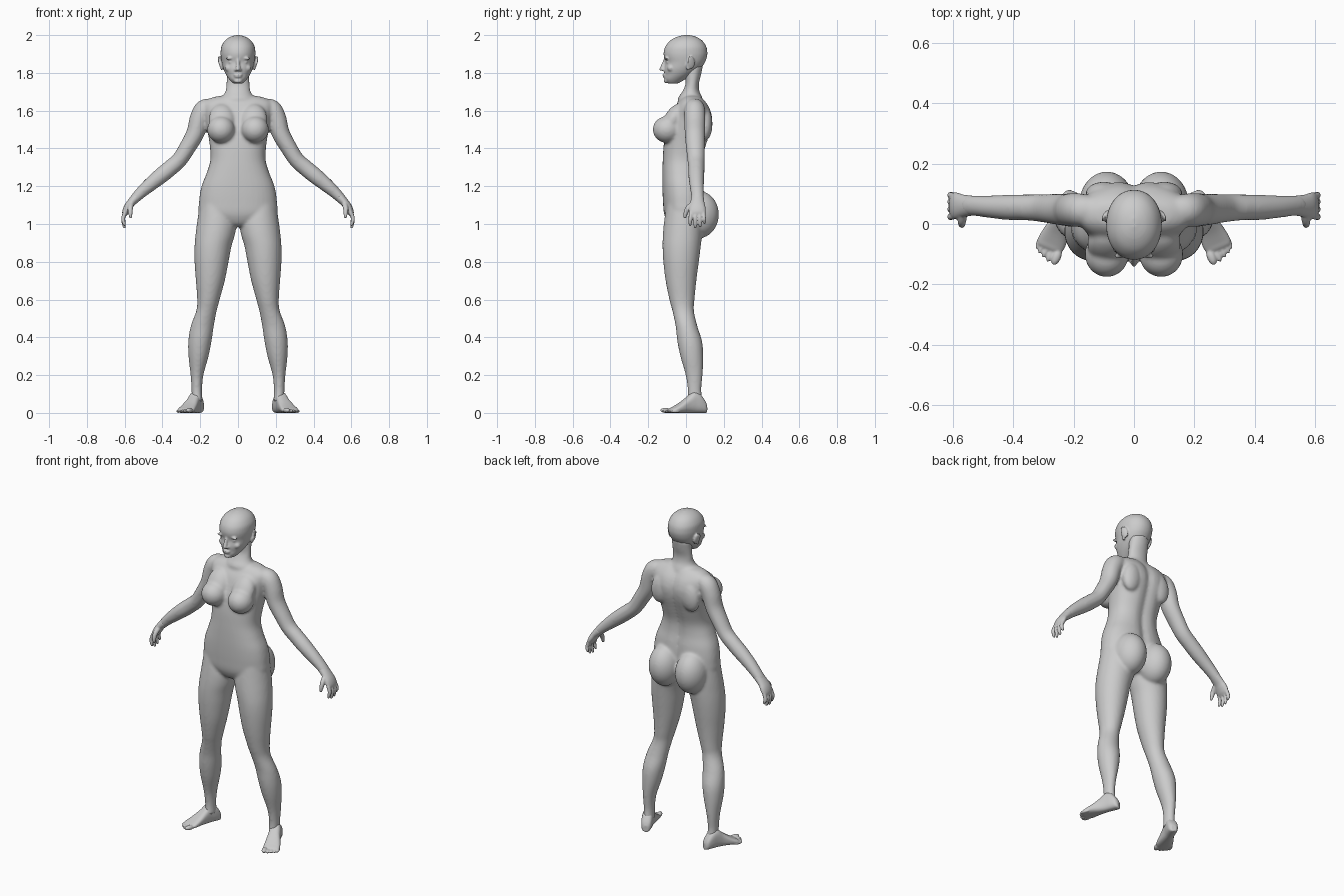
import bpy, bmesh, math
from mathutils import Vector, Matrix, Euler


def spline(rows, k=5):
    """Catmull-Rom interpolation of rows of numbers."""
    p = [rows[0]] + list(rows) + [rows[-1]]
    out = []
    for i in range(1, len(p) - 2):
        for j in range(k):
            t = j / k
            out.append([0.5 * (2 * b + (c - a) * t + (2 * a - 5 * b + 4 * c - d) * t * t
                               + (3 * b - a - 3 * c + d) * t ** 3)
                        for a, b, c, d in zip(p[i - 1], p[i], p[i + 1], p[i + 2])])
    return out + [list(rows[-1])]


def loft(bm, frames, n=40, power=2.0):
    """Skin closed (super)elliptic rings given as (centre, u, v)."""
    sp = lambda w: math.copysign(abs(w) ** (2 / power), w)
    rings = []
    for c, u, v in frames:
        angles = [2 * math.pi * i / n for i in range(n)]
        rings.append([bm.verts.new(c + u * sp(math.cos(a)) + v * sp(math.sin(a))) for a in angles])
    for a, b in zip(rings, rings[1:]):
        for i in range(n):
            bm.faces.new((a[i], a[(i + 1) % n], b[(i + 1) % n], b[i]))
    bm.faces.new(rings[0][::-1])
    bm.faces.new(rings[-1])


def stack(bm, rows, power=2.0):
    """Horizontal sections: z, y front, y back, x min, x max."""
    loft(bm, [(Vector(((a + b) / 2, (f + k) / 2, z)), Vector(((b - a) / 2, 0, 0)),
               Vector((0, (k - f) / 2, 0))) for z, f, k, a, b in spline(rows)], power=power)


def limb(bm, rows):
    """Tube along a path: x, y, z, radius across, radius along y."""
    pts = spline(rows)
    frames = []
    for i, (x, y, z, r, ry) in enumerate(pts):
        t = (Vector(pts[min(i + 1, len(pts) - 1)][:3]) - Vector(pts[max(i - 1, 0)][:3])).normalized()
        v = Vector((0, 1, 0))
        v = (v - t * v.dot(t)).normalized()
        frames.append((Vector((x, y, z)), t.cross(v) * r, v * ry))
    loft(bm, frames, n=24)


def ball(bm, c, r, rot=(0, 0, 0)):
    m = Matrix.Translation(c) @ Euler(rot).to_matrix().to_4x4() @ Matrix.Diagonal((*r, 1))
    bmesh.ops.create_uvsphere(bm, u_segments=32, v_segments=20, radius=1, matrix=m)


def finish(name, bm, voxel, iterations):
    """Mirror, fuse the overlapping volumes and relax the joins."""
    bmesh.ops.recalc_face_normals(bm, faces=bm.faces)
    me = bpy.data.meshes.new(name)
    bm.to_mesh(me)
    bm.free()
    ob = bpy.data.objects.new(name, me)
    bpy.context.collection.objects.link(ob)
    ob.modifiers.new("mirror", 'MIRROR').use_mirror_merge = False
    rm = ob.modifiers.new("fuse", 'REMESH')
    rm.mode = 'VOXEL'
    rm.voxel_size = voxel
    rm.use_smooth_shade = True
    sm = ob.modifiers.new("relax", 'SMOOTH')
    sm.factor = 0.5
    sm.iterations = iterations


# Torso with a spine groove
body = bmesh.new()
torso = [(.985, -.06, .05, .05), (1.0, -.09, .08, .11), (1.05, -.115, .095, .2), (1.12, -.122, .1, .206),
         (1.2, -.125, .095, .193), (1.27, -.125, .085, .166), (1.34, -.123, .088, .146),
         (1.42, -.118, .112, .15), (1.5, -.105, .137, .163), (1.56, -.085, .143, .175),
         (1.61, -.065, .13, .185), (1.645, -.042, .108, .18), (1.67, -.02, .085, .135), (1.68, 0, .07, .08)]
stack(body, [(z, f, k, -w, w) for z, f, k, w in torso], 2.3)
for v in body.verts:
    if v.co.y > 0.03:
        v.co.y -= 0.016 * math.exp(-(v.co.x / 0.03) ** 2)

# Neck
neck = [(1.62, -.04, .1, .12), (1.665, -.042, .088, .09), (1.7, -.02, .072, .067), (1.74, -.003, .068, .062),
        (1.79, -.005, .08, .06), (1.84, 0, .09, .06)]
stack(body, [(z, f, k, -w, w) for z, f, k, w in neck])

# Chest and seat volumes
ball(body, (.09, -.1, 1.5), (.073, .076, .071))
ball(body, (.085, -.07, 1.55), (.07, .048, .095), (-.5, 0, 0))
ball(body, (.09, .065, 1.05), (.092, .109, .126))
ball(body, (.1, .1, 1.53), (.06, .04, .09), (0, -.15, 0))

# Legs
stack(body, [(1.12, -.1, .08, .03, .2), (1.02, -.115, .09, .008, .215), (.95, -.122, .086, .015, .224),
             (.88, -.124, .078, .035, .23), (.8, -.12, .068, .05, .23), (.7, -.108, .055, .07, .223),
             (.6, -.088, .045, .097, .216), (.54, -.072, .042, .113, .221), (.46, -.055, .06, .128, .25),
             (.38, -.046, .085, .14, .263), (.3, -.03, .091, .156, .262), (.2, -.002, .088, .183, .251),
             (.12, .009, .081, .19, .246), (.06, .005, .09, .187, .245)])

# Arms
limb(body, [(.12, .045, 1.635, .03, .04), (.172, .046, 1.61, .053, .054), (.203, .047, 1.56, .052, .056),
            (.226, .047, 1.48, .048, .054), (.268, .05, 1.405, .044, .05), (.31, .053, 1.34, .042, .046),
            (.36, .055, 1.295, .043, .043), (.415, .055, 1.25, .042, .042), (.47, .057, 1.205, .037, .038),
            (.515, .06, 1.165, .031, .035), (.555, .062, 1.125, .025, .034)])
finish("body", body, 0.008, 7)

# Head
head = bmesh.new()
skull = [(1.745, -.098, -.04, .028), (1.765, -.113, -.005, .046), (1.79, -.113, .035, .063),
         (1.82, -.116, .075, .077), (1.855, -.11, .1, .086), (1.885, -.117, .111, .091),
         (1.91, -.118, .113, .092), (1.94, -.109, .107, .088), (1.97, -.085, .087, .07),
         (1.99, -.05, .056, .043), (2.0, -.012, .02, .01)]
stack(head, [(z, f, k, -w, w) for z, f, k, w in skull], 2.1)

# Face features
limb(head, [(0, -.104, 1.885, .006, .008), (0, -.117, 1.855, .009, .008), (0, -.126, 1.828, .012, .01),
            (0, -.127, 1.813, .012, .01)])
ball(head, (0, -.13, 1.819), (.01, .012, .009))
ball(head, (.011, -.117, 1.816), (.009, .012, .008))
ball(head, (.037, -.1, 1.878), (.03, .012, .008), (0, .12, -.3))
ball(head, (.034, -.092, 1.857), (.017, .012, .009), (0, 0, -.3))
ball(head, (.046, -.08, 1.825), (.024, .02, .02))
ball(head, (0, -.113, 1.79), (.024, .012, .006))
ball(head, (0, -.112, 1.78), (.02, .012, .006))
ball(head, (0, -.105, 1.757), (.022, .013, .012))

# Ears
ball(head, (.094, .027, 1.856), (.007, .021, .036), (.2, .2, .4))
ball(head, (.087, .012, 1.835), (.008, .012, .022))
finish("head", head, 0.005, 4)

# Hands: palm, fingers and thumb
hands = bmesh.new()
limb(hands, [(.535, .061, 1.145, .027, .033), (.568, .06, 1.11, .022, .038), (.585, .06, 1.085, .021, .044),
             (.597, .06, 1.06, .017, .044), (.602, .06, 1.043, .009, .038)])
for y, dy, tip in ((.026, -.004, .99), (.049, 0, .978), (.071, .004, .983), (.092, .006, 1.0)):
    limb(hands, [(.597, y, 1.062, .011, .011), (.608, y + dy / 2, 1.03, .0105, .0105),
                 (.604, y + dy, tip + .015, .009, .009), (.6, y + dy, tip, .005, .005)])
limb(hands, [(.565, .04, 1.11, .015, .015), (.57, .01, 1.083, .014, .014), (.57, -.002, 1.055, .011, .011),
             (.568, -.006, 1.03, .006, .006)])
finish("hands", hands, 0.004, 3)

# Feet: turned outward, built heel to toe
feet = bmesh.new()
heel, along, out = Vector((.2, .108, 0)), Vector((.38, -.925, 0)), Vector((.925, .38, 0))
sole = [(0, 0, .014, .04), (.012, 0, .027, .065), (.04, 0, .032, .1), (.075, 0, .033, .112), (.11, 0, .036, .085),
        (.15, .002, .043, .055), (.185, .003, .047, .034), (.203, .004, .043, .025), (.214, .003, .034, .016)]
loft(feet, [(heel + along * s + out * o + Vector((0, 0, h / 2)), out * w, Vector((0, 0, h / 2)))
            for s, o, w, h in spline(sole)], power=2.6)
turn = math.atan2(out.y, out.x)
for o, s, r in ((-.03, .222, .015), (-.008, .22, .0105), (.011, .213, .01), (.028, .205, .0095), (.042, .195, .009)):
    c = heel + along * s + out * o
    ball(feet, (c.x, c.y, r * .9), (r, .029, r * .9), (0, 0, turn))
finish("feet", feet, 0.004, 3)
